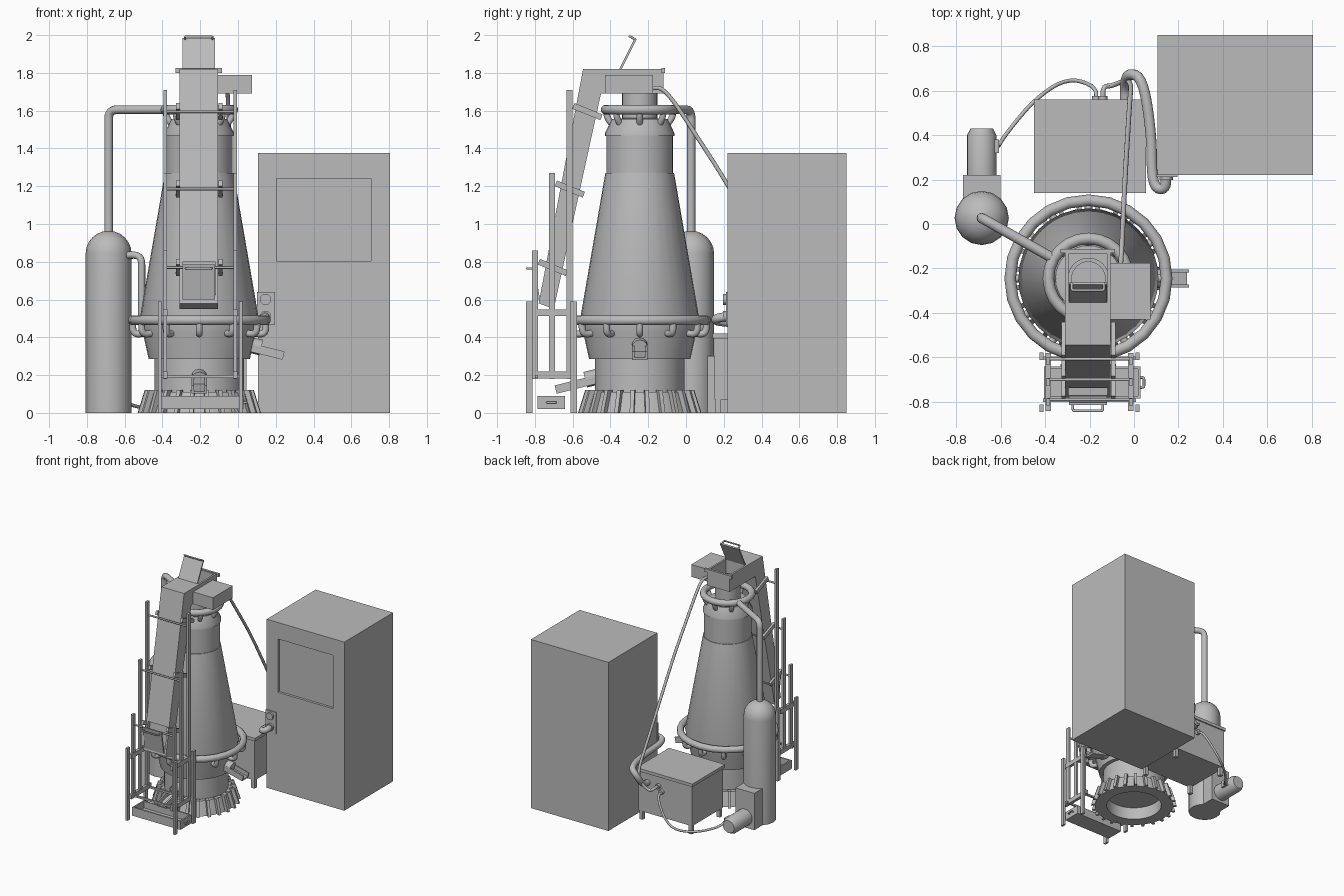
import bpy, bmesh, math
from mathutils import Matrix, Vector

if "Cube" in bpy.data.objects:
    bpy.data.objects.remove(bpy.data.objects["Cube"])

grey = bpy.data.materials.new("plain_grey")
grey.diffuse_color = (0.5, 0.5, 0.5, 1)
grey.use_nodes = True
grey.node_tree.nodes["Principled BSDF"].inputs["Base Color"].default_value = grey.diffuse_color
CX, CY = -0.205, -0.245            # furnace axis
AXIS = Matrix.Translation((CX, CY, 0))


def add(name, mesh):
    ob = bpy.data.objects.new(name, mesh)
    bpy.context.scene.collection.objects.link(ob)
    mesh.materials.clear()
    mesh.materials.append(grey)
    return ob


def finish(name, bm, M):
    bmesh.ops.remove_doubles(bm, verts=bm.verts, dist=1e-5)
    bmesh.ops.recalc_face_normals(bm, faces=bm.faces)
    bm.transform(M)
    me = bpy.data.meshes.new(name)
    bm.to_mesh(me)
    bm.free()
    return add(name, me)


def prism(name, prof, x0, x1, M=Matrix()):
    """Profile in (y, z) extruded along x."""
    bm = bmesh.new()
    a = [bm.verts.new((x0, y, z)) for y, z in prof]
    b = [bm.verts.new((x1, y, z)) for y, z in prof]
    bm.faces.new(a)
    bm.faces.new(b)
    for i in range(len(a)):
        j = (i + 1) % len(a)
        bm.faces.new((a[i], a[j], b[j], b[i]))
    return finish(name, bm, M)


def box(name, x0, x1, y0, y1, z0, z1, M=Matrix()):
    return prism(name, [(y0, z0), (y1, z0), (y1, z1), (y0, z1)], x0, x1, M)


def lathe(name, prof, n, M):
    """Profile of (radius, height) turned around local z."""
    bm = bmesh.new()
    vs = [bm.verts.new((r, 0, z)) for r, z in prof]
    es = [bm.edges.new(p) for p in zip(vs, vs[1:])]
    bmesh.ops.spin(bm, geom=vs + es, axis=(0, 0, 1), cent=(0, 0, 0),
                   angle=math.tau, steps=n, use_duplicate=False)
    bmesh.ops.remove_doubles(bm, verts=bm.verts, dist=1e-5)
    return finish(name, bm, M)


def baked(ob):
    dg = bpy.context.evaluated_depsgraph_get()
    return bpy.data.meshes.new_from_object(ob.evaluated_get(dg))


def tube(name, pts, r, bend=0.05, M=Matrix()):
    """Round pipe along a path with rounded corners."""
    P = [M @ Vector(p) for p in pts]
    path = [P[0]]
    for a, p, b in zip(P, P[1:], P[2:]):
        s = p + (a - p).normalized() * min(bend, (a - p).length / 2)
        e = p + (b - p).normalized() * min(bend, (b - p).length / 2)
        for i in range(6):
            t = i / 5
            path.append(s * (1 - t) ** 2 + p * 2 * t * (1 - t) + e * t * t)
    path.append(P[-1])
    path = [p for i, p in enumerate(path) if i == 0 or (p - path[i - 1]).length > 1e-4]
    cu = bpy.data.curves.new(name, 'CURVE')
    cu.dimensions = '3D'
    cu.bevel_depth, cu.bevel_resolution, cu.use_fill_caps = r, 4, True
    sp = cu.splines.new('POLY')
    sp.points.add(len(path) - 1)
    for q, p in zip(sp.points, path):
        q.co = (*p, 1)
    tmp = bpy.data.objects.new("tmp", cu)
    bpy.context.scene.collection.objects.link(tmp)
    me = baked(tmp)
    bpy.data.objects.remove(tmp)
    return add(name, me)


def torus(name, major, minor, z):
    bpy.ops.mesh.primitive_torus_add(major_radius=major, minor_radius=minor, location=(CX, CY, z),
                                     major_segments=24, minor_segments=12)
    ob = bpy.context.object
    ob.name = name
    ob.data.materials.append(grey)


def cut(ob, cutter):
    m = ob.modifiers.new("cut", 'BOOLEAN')
    m.operation, m.solver, m.object = 'DIFFERENCE', 'EXACT', cutter
    me = baked(ob)
    ob.modifiers.clear()
    ob.data = me
    bpy.data.objects.remove(cutter)


def spin(deg):
    return AXIS @ Matrix.Rotation(math.radians(deg), 4, 'Z')


# furnace body with open neck, and splayed base fins
lathe("furnace_body", [(0, .1), (.21, .1), (.21, 0), (.30, 0), (.265, .11), (.237, .11), (.237, .285),
      (.268, .285), (.298, .42), (.315, .5), (.182, 1.27), (.177, 1.27), (.177, 1.465), (.184, 1.465),
      (.184, 1.48), (.148, 1.555), (.093, 1.56), (.093, 1.72), (.075, 1.72), (.075, 1.5), (0, 1.5)], 32, AXIS)
for i in range(24):
    prism("base_fin", [(.25, 0), (.328, 0), (.29, .12), (.25, .12)], -.011, .011, spin(i * 15 + 7.5))

# bustle ring with tuyeres, top gas ring with uptakes
torus("bustle_ring", .352, .026, .49)
for i in range(12):
    tube("tuyere", [(0, .352, .49), (0, .352, .412), (0, .27, .425)], .018, .04, spin(i * 30))
torus("gas_ring", .18, .026, 1.605)
for i in range(8):
    tube("gas_uptake", [(0, .178, 1.6), (0, .172, 1.56), (0, .13, 1.51)], .017, .03, spin(i * 45))

# two tapping spouts: collar and sloping open channel
for name, deg, r0, z in (("iron_spout", 180, .23, .19), ("slag_spout", -90, .27, .36)):
    M = spin(deg) @ Matrix.Translation((0, r0, z)) @ Matrix.Rotation(math.radians(-14), 4, 'X')
    tube(name + "_collar", [(0, -.02, .0), (0, .06, .0)], .042, M=M)
    L = .455 - r0
    box(name + "_floor", -.034, .034, 0, L, -.035, -.022, M)
    for s in (-1, 1):
        box(name + "_side", s * .034 - .006, s * .034 + .006, 0, L, -.035, .01, M)

# inclined charging chute with top opening and lower loading door
chute = prism("charging_chute", [(-.78, .58), (-.70, .55), (-.45, 1.69), (-.12, 1.69), (-.12, 1.82), (-.545, 1.82)],
              -.31, -.105)
cut(chute, box("cutter", -.295, -.12, -.345, -.135, 1.705, 1.95))
cut(chute, prism("cutter", [(-.9, .61), (-.9, .80), (-.71, .80), (-.73, .63)], -.295, -.12))
prism("top_lid", [(-.352, 1.822), (-.342, 1.818), (-.262, 1.978), (-.272, 1.984)], -.293, -.122)
tube("top_lid_handle", [(-.28, -.267, 1.977), (-.28, -.298, 1.993), (-.135, -.298, 1.993), (-.135, -.267, 1.977)],
     .006, .01)
prism("loading_door", [(-.785, .60), (-.773, .60), (-.803, .785), (-.815, .785)], -.293, -.122)
tube("loading_door_handle", [(-.275, -.805, .765), (-.275, -.84, .765), (-.14, -.84, .765), (-.14, -.805, .765)],
     .006, .01)
box("chute_end_bar", -.33, -.085, -.13, -.112, 1.80, 1.825)
box("hoist_drive_box", -.105, .075, -.43, -.175, 1.69, 1.79)

# stepped uprights carrying the chute, with clamps
for y, top, z in ((-.80, .86, .77), (-.71, 1.27, 1.185), (-.617, 1.71, 1.595)):
    for s in (-1, 1):
        x = -.2 + s * .186
        box("chute_upright", x - .009, x + .009, y - .016, y + .016, .18, top)
        M = Matrix.Translation((-.205 + s * .112, y + .095, z)) @ Matrix.Rotation(math.radians(-22), 4, 'X')
        box("chute_clamp", -.01, .01, -.08, .08, -.016, .016, M)
    tube("chute_cross_rod", [(-.39, y + .01, z), (-.01, y + .01, z)], .007)
    tube("chute_back_rod", [(-.33, y + .165, z - .03), (-.08, y + .165, z - .03)], .006)

# low support frame: posts and rails
for s in (-1, 1):
    x = -.2 + s * .215
    for y in (-.829, -.595):
        box("frame_post", x - .009, x + .009, y - .017, y + .017, 0, .59)
    for z in (.2, .53):
        box("frame_rail", x - s * .03 - .012, x - s * .03 + .012, -.84, -.58, z - .018, z + .018)
box("frame_front_bar", -.41, .01, -.80, -.785, .185, .20)
box("frame_back_bar", -.41, .01, -.61, -.595, .185, .20)

# slag tray, open on top, with handle
tray = box("slag_tray", -.405, .03, -.785, -.64, .02, .09)
cut(tray, box("cutter", -.393, .018, -.773, -.652, .035, .2))
tube("slag_tray_handle", [(.025, -.735, .055), (.045, -.735, .055), (.045, -.69, .055), (.025, -.69, .055)], .006, .01)

# air tank, its pipes, blower box and motor
dome = [(.122 * math.cos(a), .842 + .122 * math.sin(a)) for a in [i * math.pi / 12 for i in range(6)]]
lathe("air_tank", [(0, 0), (.122, 0)] + dome + [(0, .964)], 16, Matrix.Translation((-.685, .027, 0)))
tube("gas_pipe", [(-.685, .027, .94), (-.685, .027, 1.605), (-.36, -.157, 1.605)], .023, .05)
tube("blast_pipe", [(-.59, -.027, .835), (-.51, -.072, .835), (-.51, -.072, .49)], .019, .05)
box("blower_box", -.77, -.6, .08, .22, 0, .3)
lathe("blower_motor", [(0, .2), (.066, .2), (.066, .40), (.05, .43), (0, .43)], 20,
      Matrix.Translation((-.685, 0, .085)) @ Matrix.Rotation(-math.pi / 2, 4, 'X'))
box("motor_terminal", -.63, -.607, .32, .38, .06, .115)

# power box on legs
box("power_box", -.44, .045, .15, .55, .07, .405)
box("power_box_lid", -.45, .055, .14, .56, .395, .42)
for x in (-.42, .025):
    for y in (.17, .53):
        box("power_box_leg", x - .015, x + .015, y - .015, y + .015, 0, .08)

# control cabinet with recessed panel and socket plate
cab = box("control_cabinet", .105, .805, .22, .85, 0, 1.375)
cut(cab, box("cutter", .205, .705, .1, .24, .805, 1.24))
box("socket_plate", .1, .195, .212, .222, .465, .64)
for z in (.51, .6):
    tube("socket", [(.145, .215, z), (.145, .197, z)], .03)

# hoses and cables
tube("main_cable", [(.145, .22, .51), (.14, .15, .5), (.08, .17, .48), (.08, .40, .47), (.04, .66, .47),
     (-.03, .68, .42), (-.04, .62, .33), (-.04, .55, .32)], .024, 9)
tube("drive_cable", [(-.06, -.18, 1.72), (-.055, -.11, 1.72), (-.04, .21, 1.23), (-.02, .54, .62), (-.01, .66, .40),
     (-.10, .62, .29), (-.14, .62, .32), (-.14, .55, .32)], .011, .16)
tube("motor_cable", [(-.17, .55, .28), (-.17, .62, .26), (-.30, .66, .06), (-.45, .56, .02), (-.58, .40, .04),
     (-.61, .35, .09)], .009, 9)
for x in (-.04, -.14, -.17):
    tube("cable_gland", [(x, .54, .32 if x > -.16 else .28), (x, .575, .32 if x > -.16 else .28)], .02)

# smooth shading with sharp edges kept
bpy.ops.object.select_all(action='DESELECT')
for ob in bpy.context.scene.objects:
    ob.select_set(True)
    bpy.context.view_layer.objects.active = ob
bpy.ops.object.shade_smooth_by_angle(angle=math.radians(33))
